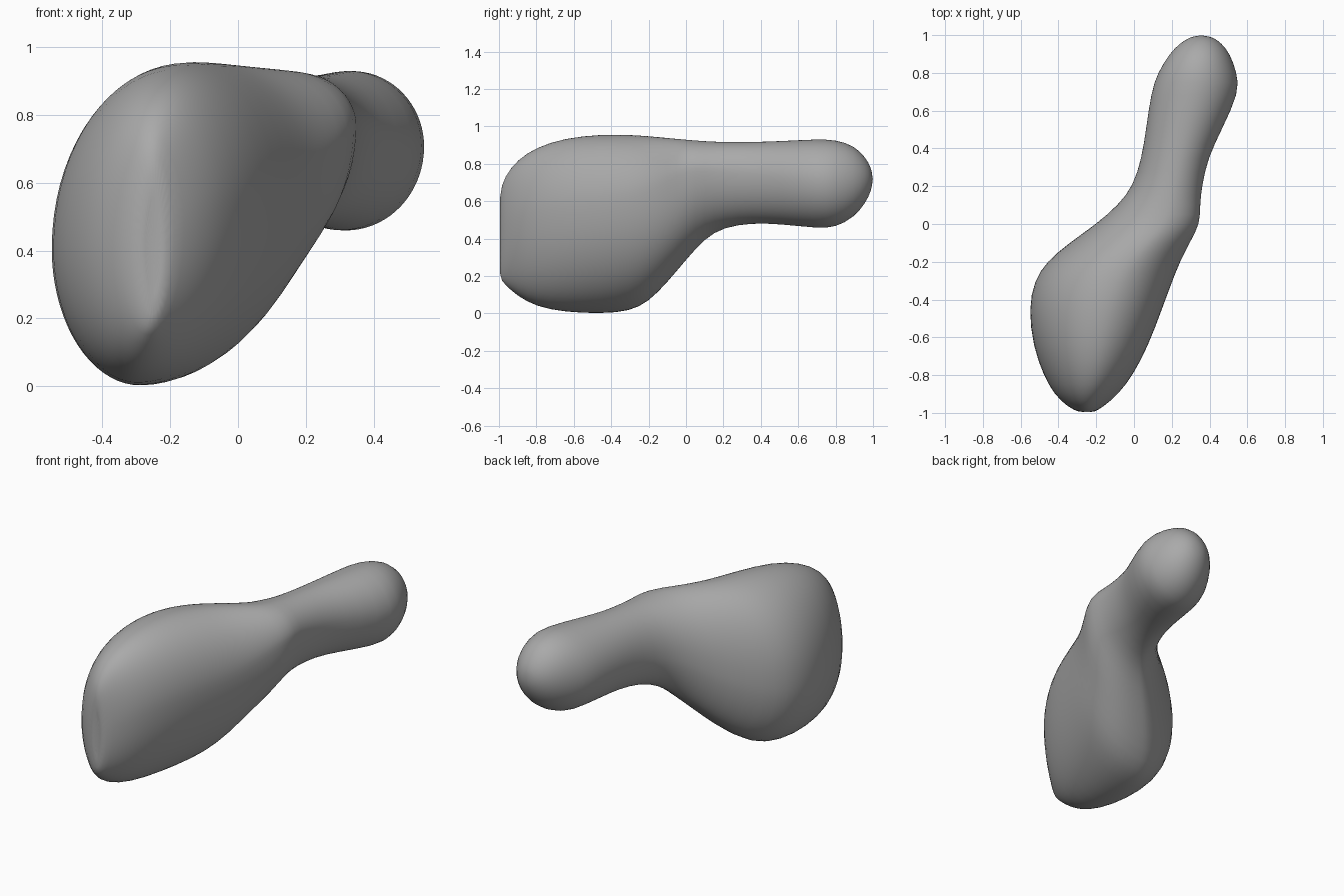
import bpy
import bmesh
from math import sin, cos, pi

SIDES = 36  # points around each cross-section

default_cube = bpy.data.objects.get("Cube")
if default_cube:
    bpy.data.objects.remove(default_cube, do_unlink=True)

# Cross-sections from the thick front lobe to the rounded end of the neck:
# y, x low, x high, z low, z high, lean
sections = [
    (-1, -.285, -.215, .19, .64, 0),
    (-.97, -.35, -.165, .155, .735, .05),
    (-.9, -.425, -.08, .09, .825, .08),
    (-.8, -.48, -.005, .035, .89, .1),
    (-.65, -.535, .075, .005, .94, .11),
    (-.45, -.56, .15, -.003, .96, .12),
    (-.3, -.53, .205, .01, .957, .14),
    (-.2, -.465, .245, .06, .95, .17),
    (-.1, -.345, .295, .165, .94, .21),
    (0, -.2, .352, .285, .93, .25),
    (.1, -.085, .35, .4, .922, .2),
    (.2, -.005, .36, .46, .917, .15),
    (.35, .04, .392, .483, .917, .1),
    (.5, .063, .465, .478, .922, .06),
    (.7, .09, .56, .455, .933, .03),
    (.8, .125, .545, .458, .93, .02),
    (.9, .185, .51, .515, .898, 0),
    (.96, .245, .462, .59, .835, 0),
    (.99, .3, .415, .655, .78, 0),
]


def blend(low, high, amount):
    return low + (high - low) * amount


def add_ring(bm, y, x_low, x_high, z_low, z_high, lean):
    """Leaning egg made of four quarter ellipses: full above, slim below."""
    top_x = blend(x_low, x_high, .5 + lean * .6)
    bottom_x = blend(x_low, x_high, .5 - lean)
    left_z = blend(z_low, z_high, .5 + lean)
    right_z = blend(z_low, z_high, .5 - lean * .6)
    ring = []
    for i in range(SIDES):
        angle = 2 * pi * i / SIDES
        across, up = cos(angle), sin(angle)
        middle_x = top_x if up >= 0 else bottom_x
        middle_z = left_z if across >= 0 else right_z
        x = blend(middle_x, x_high if across >= 0 else x_low, abs(across))
        z = blend(middle_z, z_high if up >= 0 else z_low, abs(up))
        ring.append(bm.verts.new((x, y, z)))
    return ring


def add_cap(bm, ring, tip):
    centre = bm.verts.new(tip)
    for i in range(SIDES):
        bm.faces.new((ring[i - 1], ring[i], centre))


# Body: one continuous skin through all sections
bm = bmesh.new()
rings = [add_ring(bm, *section) for section in sections]
for first, second in zip(rings, rings[1:]):
    for i in range(SIDES):
        bm.faces.new((first[i - 1], first[i], second[i], second[i - 1]))

# Shallow dent at the front, dome at the back
add_cap(bm, rings[0], (-.25, -.985, .4))
add_cap(bm, rings[-1], (.355, 1, .718))
bmesh.ops.recalc_face_normals(bm, faces=bm.faces)

mesh = bpy.data.meshes.new("organ_body")
bm.to_mesh(mesh)
bm.free()
body = bpy.data.objects.new("organ_body", mesh)
bpy.context.collection.objects.link(body)

# Plain grey surface
grey = bpy.data.materials.new("plain_grey")
grey.use_nodes = True
colour = (.4, .4, .4, 1)
grey.diffuse_color = colour
grey.node_tree.nodes["Principled BSDF"].inputs["Base Color"].default_value = colour
mesh.materials.append(grey)

# Smooth finish
smooth = body.modifiers.new("smooth_surface", "SUBSURF")
smooth.levels = smooth.render_levels = 1
for face in mesh.polygons:
    face.use_smooth = True
